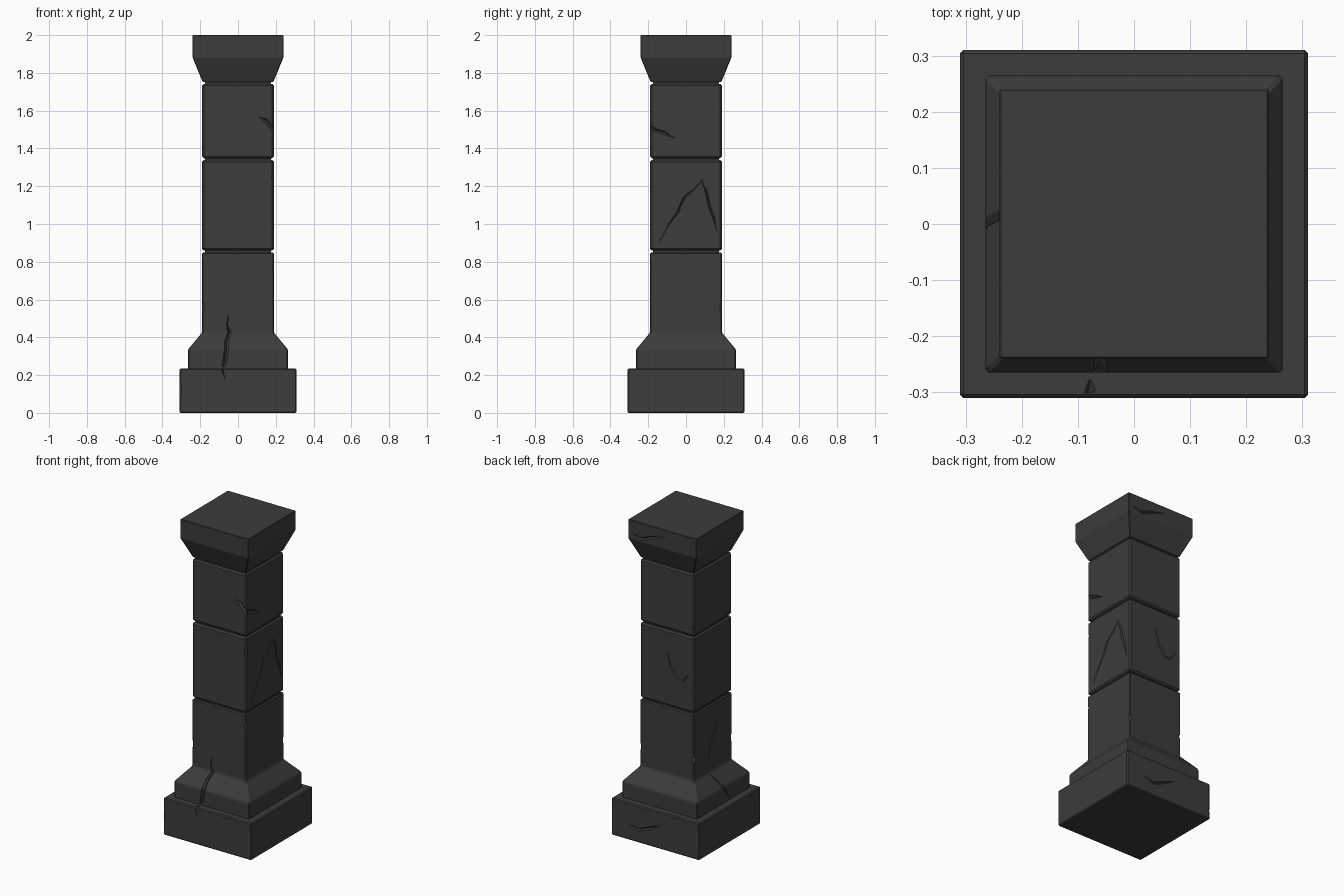
import bpy, bmesh, math, random
from mathutils import Vector, Matrix

if "Cube" in bpy.data.objects:
    bpy.data.objects.remove(bpy.data.objects["Cube"])

random.seed(4)
stone = bpy.data.materials.new("dark_stone")
stone.diffuse_color = (0.045, 0.045, 0.045, 1)
stone.use_nodes = True
stone.node_tree.nodes["Principled BSDF"].inputs["Base Color"].default_value = stone.diffuse_color


def make_object(name, bm):
    bmesh.ops.recalc_face_normals(bm, faces=bm.faces)
    mesh = bpy.data.meshes.new(name)
    bm.to_mesh(mesh)
    bm.free()
    mesh.materials.append(stone)
    ob = bpy.data.objects.new(name, mesh)
    bpy.context.collection.objects.link(ob)
    return ob


def square_loft(name, rows, bevel):
    """Stack of square sections (half width, z) with softened edges."""
    bm = bmesh.new()
    rings = [[bm.verts.new((sx * h, sy * h, z))
              for sx, sy in ((-1, -1), (1, -1), (1, 1), (-1, 1))] for h, z in rows]
    for a, b in zip(rings, rings[1:]):
        for i in range(4):
            j = (i + 1) % 4
            bm.faces.new((a[i], a[j], b[j], b[i]))
    bm.faces.new(rings[0][::-1])
    bm.faces.new(rings[-1])
    if bevel:
        bmesh.ops.bevel(bm, geom=bm.edges[:], offset=bevel, segments=1,
                        affect='EDGES', profile=0.5)
    return make_object(name, bm)


def on_face(side, u, z, out):
    return Vector({'front': (u, -out, z), 'back': (u, out, z),
                   'right': (out, u, z), 'left': (-out, u, z)}[side])


def crack(side, path, width=0.008, depth=0.012):
    """V-shaped cutter following (u, z, surface distance) points on one side."""
    bm = bmesh.new()
    rings, n, lift = [], len(path), 0.01
    for i, (u, z, out) in enumerate(path):
        a, b = path[max(i - 1, 0)], path[min(i + 1, n - 1)]
        t = Vector((b[0] - a[0], b[1] - a[1])).normalized()
        s = max(0.2, math.sin(math.pi * i / (n - 1)))
        w, d = width * s, depth * s
        w *= (d + lift) / d if s > 0.5 else 1
        rings.append([bm.verts.new(on_face(side, u - t.y * w, z + t.x * w, out + lift)),
                      bm.verts.new(on_face(side, u + t.y * w, z - t.x * w, out + lift)),
                      bm.verts.new(on_face(side, u, z, out - d))])
    for a, b in zip(rings, rings[1:]):
        for i in range(3):
            j = (i + 1) % 3
            bm.faces.new((a[i], a[j], b[j], b[i]))
    bm.faces.new(rings[0][::-1])
    bm.faces.new(rings[-1])
    bmesh.ops.triangulate(bm, faces=bm.faces[:])
    return make_object("crack_cutter", bm)


def chip(x, y, z):
    """Small tilted block that nicks a vertical corner."""
    bm = bmesh.new()
    turn = Matrix.Rotation(math.pi / 4, 4, 'Z') @ Matrix.Rotation(random.uniform(-.4, .4), 4, 'X')
    bmesh.ops.create_cube(bm, size=random.uniform(.014, .022),
                          matrix=Matrix.Translation((x, y, z)) @ turn @ Matrix.Diagonal((1, 1, 2, 1)))
    return make_object("chip_cutter", bm)


def carve(ob, cutters):
    for c in cutters:
        c.hide_render = True
        m = ob.modifiers.new("carve", 'BOOLEAN')
        m.operation, m.solver, m.object = 'DIFFERENCE', 'EXACT', c
    dg = bpy.context.evaluated_depsgraph_get()
    mesh = bpy.data.meshes.new_from_object(ob.evaluated_get(dg))
    ob.modifiers.clear()
    ob.data = mesh


# Stone blocks, bottom to top
plinth = square_loft("plinth", [(.31, 0), (.31, .235)], .006)
base = square_loft("base_and_lower_shaft",
                   [(.265, .225), (.265, .335), (.19, .425), (.19, .85)], .006)
middle = square_loft("middle_shaft_block", [(.19, .86), (.19, 1.338)], .009)
upper = square_loft("upper_shaft_block", [(.19, 1.348), (.19, 1.742)], .009)
capital = square_loft("capital", [(.187, 1.752), (.24, 1.88), (.24, 2.0)], .003)
# Recessed mortar seen in the joints
for i, z in enumerate((.855, 1.343, 1.747)):
    square_loft(f"joint_{i + 1}", [(.176, z - .02), (.176, z + .02)], 0)

S = .19
flat = lambda pts, out: [(u, z, out) for u, z in pts]

# Cracks
front_crack = crack('front', [(-.05, .52, S), (-.058, .47, S), (-.045, .425, S),
                              (-.06, .38, .228), (-.06, .335, .265), (-.075, .25, .265),
                              (-.082, .222, .31), (-.068, .18, .31)], .012, .022)
peak_l = crack('right', flat([(-.14, .91), (-.09, 1.0), (-.045, 1.06), (-.01, 1.14),
                              (.04, 1.18), (.09, 1.235)], S), .006, .009)
peak_r = crack('right', flat([(.08, 1.24), (.105, 1.18), (.125, 1.09), (.15, 1.02),
                              (.165, .96)], S), .007, .009)
side_nick = crack('right', flat([(-.2, 1.53), (-.16, 1.495), (-.11, 1.48), (-.06, 1.455)], S), .012, .012)
front_nick = crack('front', flat([(.11, 1.57), (.145, 1.55), (.175, 1.515), (.2, 1.48)], S), .012, .012)
back_arc = crack('back', flat([(0, 1.2), (-.025, 1.11), (-.07, 1.05), (-.11, 1.04), (-.15, 1.09)], S), .007, .009)
left_shaft = crack('left', flat([(-.05, .73), (-.02, .66), (.03, .6), (.05, .5)], S), .007, .009)
left_base = crack('left', [(.05, .43, S), (.02, .38, .228), (.0, .335, .265), (-.05, .26, .265)], .009, .012)
plinth_back = crack('back', flat([(.18, .1), (.11, .085), (.05, .11), (-.04, .15)], .31), .01, .012)
cap_back = crack('back', flat([(.21, 1.915), (.14, 1.9), (.07, 1.93), (-.02, 1.955)], .24), .01, .012)


# Worn corners
def chips(h, z0, z1, count):
    return [chip(random.choice((-1, 1)) * (h + .002), random.choice((-1, 1)) * (h + .002),
                 random.uniform(z0, z1)) for _ in range(count)]


jobs = [(plinth, [front_crack, plinth_back] + chips(.31, .05, .2, 3)),
        (base, [front_crack, left_shaft, left_base] + chips(S, .48, .82, 4)),
        (middle, [peak_l, peak_r, back_arc] + chips(S, .9, 1.3, 4)),
        (upper, [side_nick, front_nick] + chips(S, 1.38, 1.7, 4)),
        (capital, [cap_back])]
for ob, cutters in jobs:
    carve(ob, cutters)

# Cutters are no longer needed
for ob in list(bpy.data.objects):
    if "cutter" in ob.name:
        bpy.data.objects.remove(ob)
